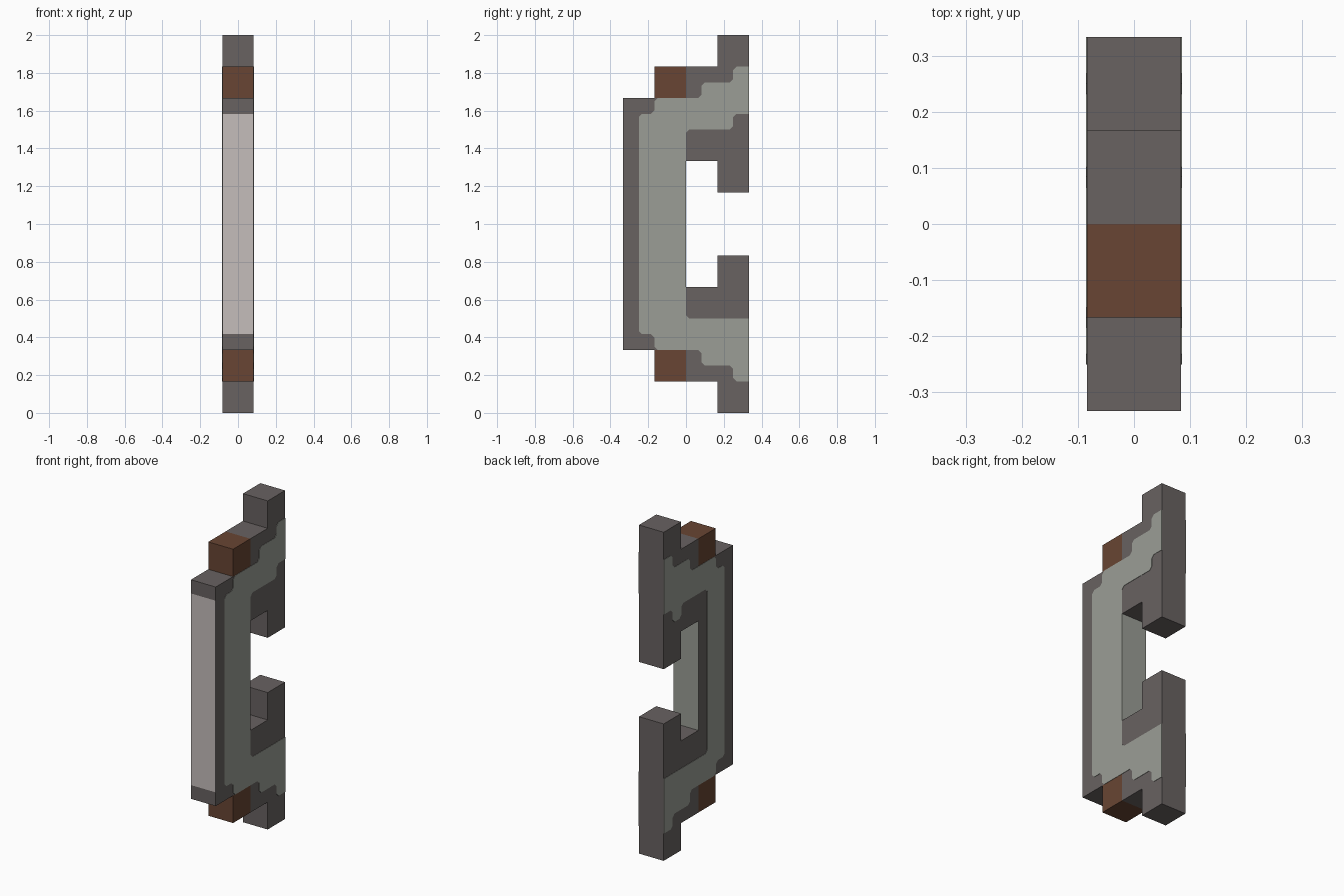
import bpy, bmesh

if "Cube" in bpy.data.objects:
    bpy.data.objects.remove(bpy.data.objects["Cube"])

U = 1 / 6          # one block
HALF = U / 2       # half thickness along x


def material(name, rgb):
    lin = [((c / 255 + 0.055) / 1.055) ** 2.4 for c in rgb]
    m = bpy.data.materials.new(name)
    m.diffuse_color = (*lin, 1)
    m.use_nodes = True
    m.node_tree.nodes["Principled BSDF"].inputs["Base Color"].default_value = m.diffuse_color
    return m


DARK = material("dark stone", (104, 98, 97))
SAGE = material("sage grey", (155, 158, 150))
PALE = material("pale grey", (197, 189, 187))
BROWN = material("brown", (104, 69, 51))


def extrude_profile(name, outline, x0, x1, mats, rounded=0.0):
    """Extrude an outline of (y, z) blocks, z measured from mid height, along x."""
    bm = bmesh.new()
    face = bm.faces.new([bm.verts.new((x0, y * U, 1 + z * U)) for y, z in outline])
    if rounded:
        corners = [v for v in bm.verts if v.co.y < 1.99 * U]
        bmesh.ops.bevel(bm, geom=corners, offset=rounded, segments=1, affect='VERTICES')
    ext = bmesh.ops.extrude_face_region(bm, geom=bm.faces[:])
    moved = [g for g in ext["geom"] if isinstance(g, bmesh.types.BMVert)]
    bmesh.ops.translate(bm, verts=moved, vec=(x1 - x0, 0, 0))
    bmesh.ops.recalc_face_normals(bm, faces=bm.faces[:])
    mesh = bpy.data.meshes.new(name)
    bm.to_mesh(mesh)
    bm.free()
    for m in mats:
        mesh.materials.append(m)
    ob = bpy.data.objects.new(name, mesh)
    bpy.context.collection.objects.link(ob)
    return ob


def flipped(points):
    return [(y, -z) for y, z in reversed(points)]


# Main C-shaped frame
upper = [(-2, 3.5), (-2, 4), (0, 4), (0, 5), (1, 5), (1, 6),
         (2, 6), (2, 1), (1, 1), (1, 2), (0, 2)]
frame = extrude_profile("frame", upper + flipped(upper), -HALF, HALF, [DARK, SAGE, PALE])
for p in frame.data.polygons:
    mid_height = abs(p.center.z - 1) < 0.01
    if mid_height and p.normal.y > 0.9:        # inside of the grip
        p.material_index = 1
    elif mid_height and p.normal.y < -0.9:     # long front strip
        p.material_index = 2

# Brown blocks at both shoulders
for name, z0, z1 in (("upper_shoulder", 4, 5), ("lower_shoulder", -5, -4)):
    extrude_profile(name, [(-1, z0), (0, z0), (0, z1), (-1, z1)], -HALF, HALF, [BROWN])

# Thin inlay plates on both sides
edge = [(-1.5, 3.5), (-1, 3.5), (-1, 4), (0.5, 4), (0.5, 4.5), (1.5, 4.5), (1.5, 5), (2, 5)]
right_inner = [(2, 3.5), (1.5, 3.5), (1.5, 3), (0, 3), (0, -3), (2, -3)]
left_inner = [(2, 3), (1.5, 3), (1.5, 2.5), (1, 2.5), (1, 3), (-0.5, 3), (-0.5, -3), (2, -3)]
for name, inner, side in (("right_inlay", right_inner, 1), ("left_inlay", left_inner, -1)):
    extrude_profile(name, edge + inner + flipped(edge),
                    side * (HALF - 0.001), side * (HALF + 0.002), [SAGE], 0.018)
